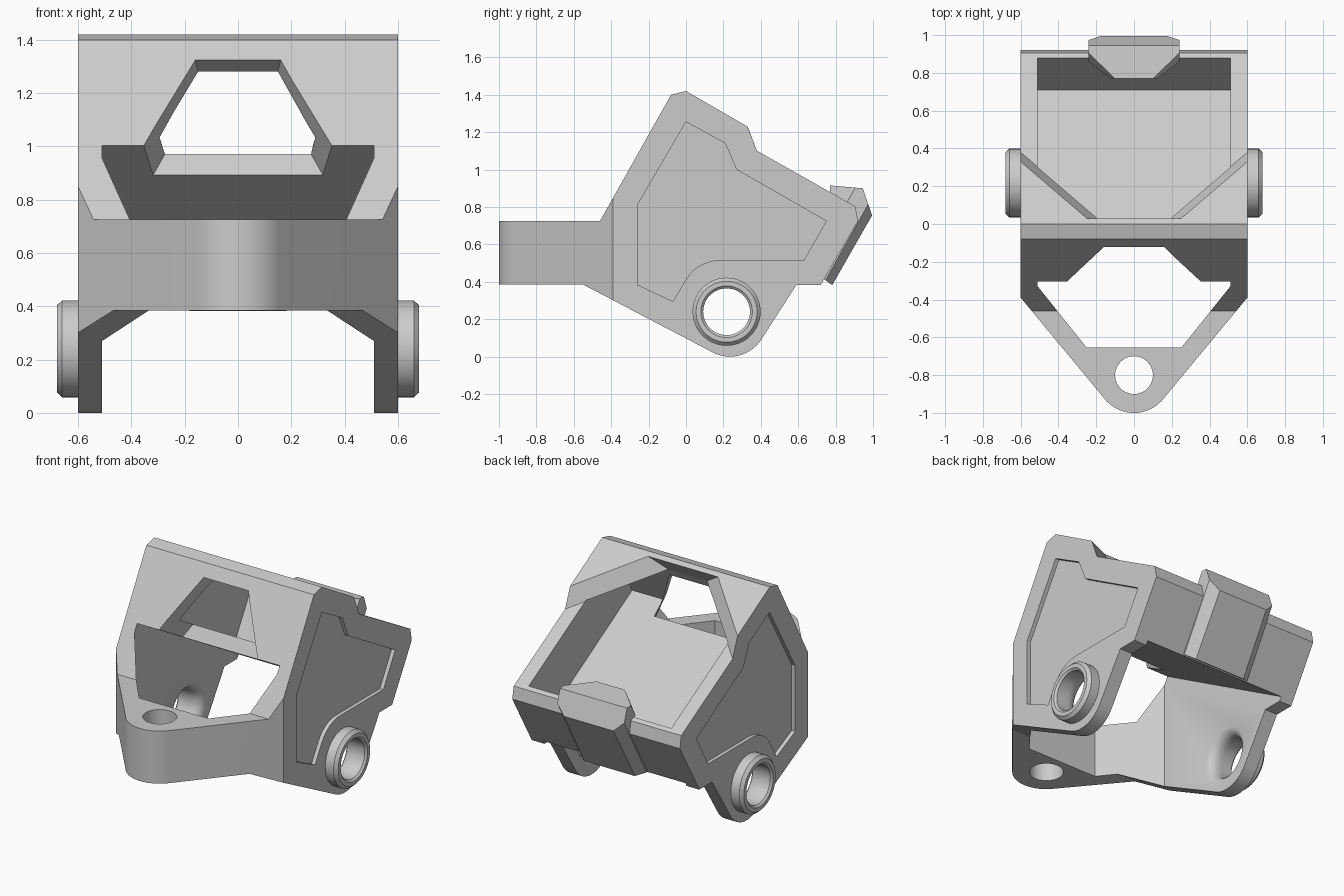
import bpy, bmesh, math
from mathutils import Vector

if "Cube" in bpy.data.objects:
    bpy.data.objects.remove(bpy.data.objects["Cube"], do_unlink=True)

grey = bpy.data.materials.new("plain_grey")
grey.use_nodes = True
grey.diffuse_color = (0.6, 0.6, 0.6, 1)
grey.node_tree.nodes["Principled BSDF"].inputs["Base Color"].default_value = (0.6, 0.6, 0.6, 1)


def make(name, bm):
    bmesh.ops.recalc_face_normals(bm, faces=bm.faces)
    mesh = bpy.data.meshes.new(name)
    bm.to_mesh(mesh)
    bm.free()
    mesh.materials.append(grey)
    obj = bpy.data.objects.new(name, mesh)
    bpy.context.collection.objects.link(obj)
    return obj


def loft(name, ring_a, ring_b):
    """Closed solid between two matching rings of points."""
    bm = bmesh.new()
    a = [bm.verts.new(p) for p in ring_a]
    b = [bm.verts.new(p) for p in ring_b]
    bm.faces.new(a)
    bm.faces.new(b)
    for i in range(len(a)):
        j = (i + 1) % len(a)
        bm.faces.new((a[i], a[j], b[j], b[i]))
    return make(name, bm)


def side_prism(name, yz, x0, x1):
    return loft(name, [(x0, y, z) for y, z in yz], [(x1, y, z) for y, z in yz])


def plan_prism(name, xy, low, high):
    return loft(name, [(x, y, low(y)) for x, y in xy], [(x, y, high(y)) for x, y in xy])


def lathe(name, profile, centre, side, steps=48):
    """Ring or plug turned about the x direction; profile holds (x, radius)."""
    bm = bmesh.new()
    rows = []
    for k in range(steps):
        t = 2 * math.pi * k / steps
        rows.append([bm.verts.new((side * x, centre[0] + r * math.cos(t), centre[1] + r * math.sin(t)))
                     for x, r in profile])
    n = len(profile)
    for k in range(steps):
        p, q = rows[k], rows[(k + 1) % steps]
        for i in range(n):
            j = (i + 1) % n
            bm.faces.new((p[i], p[j], q[j], q[i]))
    return make(name, bm)


def combine(obj, tool, operation="DIFFERENCE"):
    mod = obj.modifiers.new("combine", "BOOLEAN")
    mod.operation, mod.object, mod.solver = operation, tool, "EXACT"
    bpy.context.view_layer.objects.active = obj
    bpy.ops.object.modifier_apply(modifier=mod.name)
    bpy.data.objects.remove(tool, do_unlink=True)


def arc(cx, cy, r, start, end, n):
    angles = [math.radians(start + (end - start) * i / (n - 1)) for i in range(n)]
    return [(cx + r * math.cos(t), cy + r * math.sin(t)) for t in angles]


def both(half):
    """Mirror a half outline across x = 0."""
    return half + [(-p[0], *p[1:]) for p in reversed(half)]


def floor_under(y):
    return 0.89 - (y + 0.107) * 0.575


def rim(y):
    return 1.315 - 0.565 * y


def on_front(x, z, depth):
    """Point on the sloping front face, pushed in square to it."""
    return Vector((x, -0.08 - (1.40 - z) * 0.566 + 0.87 * depth, z - 0.49 * depth))


PIVOT = (0.217, 0.24)

# Main body: side outline crossed with the tapered plan outline
outline = [(-1.1, 0.725), (-0.46, 0.725), (-0.08, 1.40), (0, 1.42), (0.32, 1.235), (0.905, 0.897),
           (0.905, 0.805), (0.92, 0.725), (0.72, 0.383), (0.59, 0.383)]
outline += arc(0.235, 0.2, 0.2, -31.3, -116.6, 16)
outline += [(-0.55, 0.385), (-1.1, 0.385)]
body = side_prism("body_shell", outline, -0.6, 0.6)
plan = [(0.6, 1.2), (0.6, -0.39)] + arc(0, -0.8, 0.2, -39.7, -140.3, 25) + [(-0.6, -0.39), (-0.6, 1.2)]
combine(body, plan_prism("plan_tool", plan, lambda y: -0.5, lambda y: 2), "INTERSECT")

# Lower rim, leaving the raised front edge with its corner gussets
low = both([(0.133, -0.02), (0.7, 0.465), (0.7, 1.2)])
top = both([(0.25, 0.03), (0.7, 0.415), (0.7, 1.15)])
ring_low = [Vector((x, y, rim(y))) for x, y in low]
ring_top = [Vector((x, y, 1.42 - 0.578 * y)) for x, y in top]
ring_top = [a + (b - a) * 1.4 for a, b in zip(ring_low, ring_top)]
combine(body, loft("rim_tool", ring_low, ring_top))

# Open tray above the sloping floor
tray = [(-0.178, 1.034), (-0.018, 1.33), (0.3, rim(0.3) + 0.004), (0.45, 1.3), (0.95, 0.939), (0.71, 0.524)]
combine(body, side_prism("tray_tool", tray, -0.51, 0.51))

# Open space below the floor and through the drawbar
under = both([(0.51, 1.2), (0.51, -0.33), (0.25, -0.655)])
combine(body, plan_prism("under_tool", under, lambda y: -0.5, floor_under))

# Window in the front wall, running on into the floor
front_ring = [on_front(x, z, 0) for x, z in both([(0.16, 1.325), (0.364, 0.985)])]
back_ring = [on_front(x, z, 0.222) for x, z in both([(0.135, 1.325), (0.328, 0.985)])]
front_ring = [a + (a - b) * 0.3 for a, b in zip(front_ring, back_ring)]
combine(body, loft("window_tool", front_ring, back_ring))

# Vertical pin hole in the drawbar
combine(body, plan_prism("pin_tool", arc(0, -0.8, 0.1, 0, 352.5, 48), lambda y: 0.2, lambda y: 0.9))

# Side panels, pivot holes with flared inner mouths, and bushes
panel = [(0, 1.255), (0.21, 1.14), (0.27, 1.0), (0.75, 0.725), (0.63, 0.515)]
panel += arc(0.18, 0.305, 0.21, 90, 150, 8) + [(-0.07, 0.295), (-0.26, 0.385), (-0.26, 0.81)]
hole = [(0.4, 0.18), (0.51, 0.175), (0.518, 0.155), (0.533, 0.138), (0.555, 0.128), (0.58, 0.125),
        (0.7, 0.125), (0.7, 0.02), (0.4, 0.02)]
bush = [(0.59, 0.125), (0.668, 0.125), (0.68, 0.138), (0.68, 0.163), (0.66, 0.182), (0.59, 0.182)]
parts = [body]
for side, word in ((1, "left"), (-1, "right")):
    combine(body, side_prism("panel_tool", panel, side * 0.575, side * 0.7))
    combine(body, lathe("hole_tool", hole, PIVOT, side))
    core = arc(*PIVOT, 0.05, 0, 337.5, 16)
    combine(body, side_prism("core_tool", core, side * 0.45, side * 0.65))
    parts.append(lathe(word + "_pivot_bush", bush, PIVOT, side))

# Rear latch bar hooked over the rim
latch_side = [(0.77, 0.915), (0.945, 0.90), (0.995, 0.755), (0.782, 0.383), (0.72, 0.425),
              (0.86, 0.67), (0.88, 0.81), (0.77, 0.873)]
latch = side_prism("rear_latch", latch_side, -0.3, 0.3)
section = both([(0.1, 0.222), (0.24, 0.346), (0.24, 0.45), (0.16, 0.51)])
rings = [[(x, 0.871 * n + 0.49 * s, -0.49 * n + 0.871 * s) for x, n in section] for s in (0.3, 1.8)]
combine(latch, loft("latch_tool", *rings), "INTERSECT")
parts.append(latch)

# Smooth the round surfaces, keep the machined edges sharp
for obj in bpy.context.view_layer.objects:
    obj.select_set(obj in parts)
bpy.context.view_layer.objects.active = body
bpy.ops.object.shade_smooth_by_angle(angle=math.radians(25))
